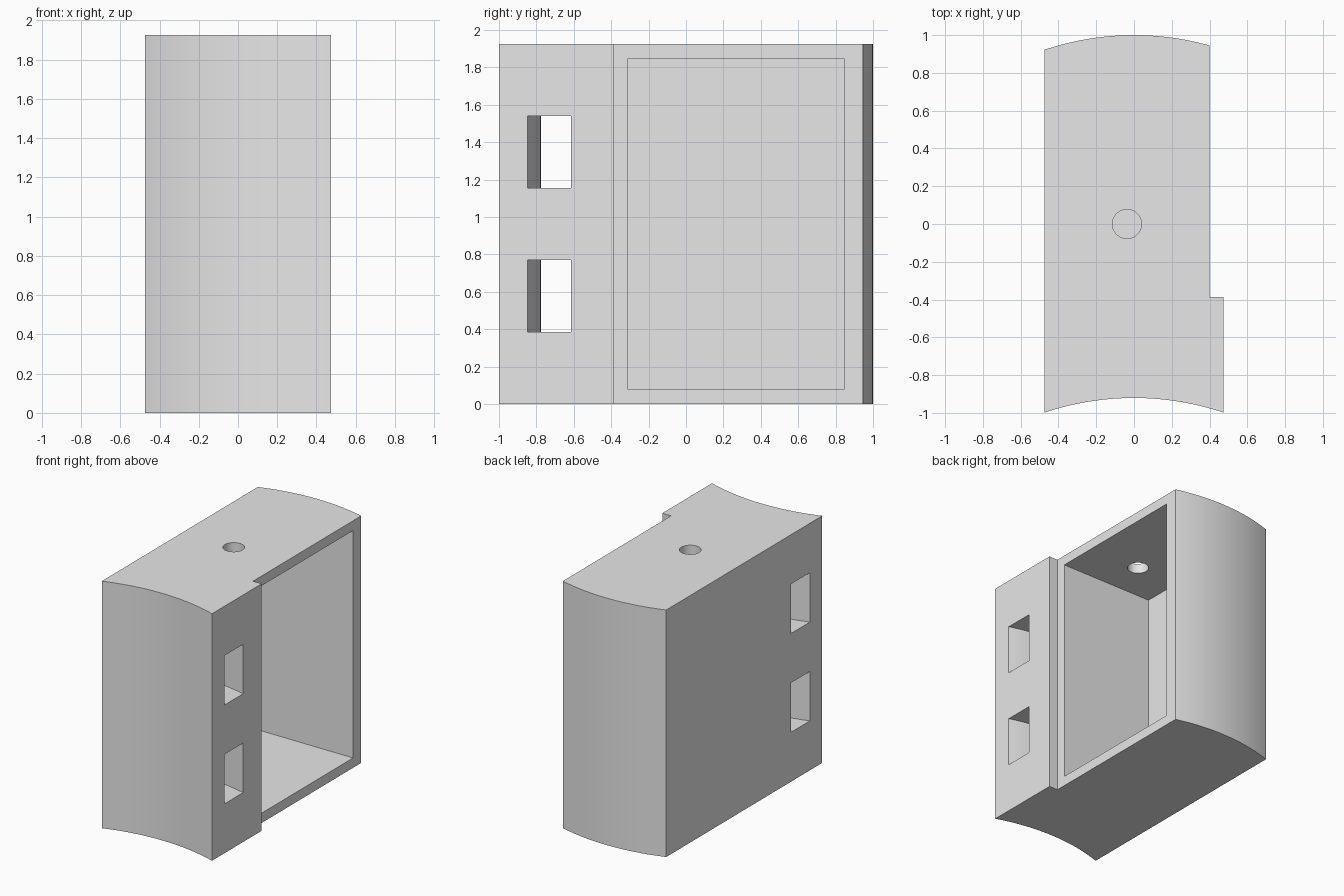
import bpy
import bmesh
import math

if "Cube" in bpy.data.objects:
    bpy.data.objects.remove(bpy.data.objects["Cube"], do_unlink=True)

U = 0.077            # wall thickness, the base module of the part
HEIGHT = 25 * U
HALF = 0.475         # half width
SIDE = 0.4           # x of the recessed open side
STEP_Y = -0.387      # y where the thicker front block ends
RADIUS = 1.485       # curve of the front and back faces
FRONT_C = -0.921 - RADIUS
BACK_C = 1.0 - RADIUS

grey = bpy.data.materials.new("light grey")
grey.use_nodes = True
colour = (0.8, 0.8, 0.8, 1)
grey.diffuse_color = colour
grey.node_tree.nodes["Principled BSDF"].inputs["Base Color"].default_value = colour


def arc(cy, r, x0, x1, n=32):
    """Points of a circular arc, centred on x = 0, from x0 to x1."""
    a0, a1 = math.asin(x0 / r), math.asin(x1 / r)
    angles = [a0 + (a1 - a0) * i / n for i in range(n + 1)]
    return [(r * math.sin(a), cy + r * math.cos(a)) for a in angles]


def prism(name, outline, z0, z1):
    """Extrude a plan outline upwards from z0 to z1."""
    bm = bmesh.new()
    base = bm.faces.new([bm.verts.new((x, y, z0)) for x, y in outline])
    top = bmesh.ops.extrude_face_region(bm, geom=[base])["geom"]
    verts = [v for v in top if isinstance(v, bmesh.types.BMVert)]
    bmesh.ops.translate(bm, verts=verts, vec=(0, 0, z1 - z0))
    bmesh.ops.recalc_face_normals(bm, faces=bm.faces)
    mesh = bpy.data.meshes.new(name)
    bm.to_mesh(mesh)
    bm.free()
    mesh.materials.append(grey)
    obj = bpy.data.objects.new(name, mesh)
    bpy.context.collection.objects.link(obj)
    return obj


def cut(target, cutter):
    """Subtract the cutter and remove it."""
    bpy.context.view_layer.objects.active = target
    mod = target.modifiers.new("cut", 'BOOLEAN')
    mod.operation = 'DIFFERENCE'
    mod.solver = 'EXACT'
    mod.object = cutter
    bpy.ops.object.modifier_apply(modifier=mod.name)
    bpy.data.objects.remove(cutter, do_unlink=True)


# Housing: concave front, convex back, stepped on the open side
outline = arc(FRONT_C, RADIUS, -HALF, HALF)
outline += [(HALF, STEP_Y), (SIDE, STEP_Y)]
outline += arc(BACK_C, RADIUS, SIDE, -HALF)
housing = prism("housing", outline, 0, HEIGHT)

# Open compartment
x0, x1, y0, y1 = -HALF + U, HALF + U, STEP_Y + U, 0.845
cavity = [(x0, y0), (SIDE + 0.02, y0), (SIDE + 0.02, y1), (x0, y1)]
cut(housing, prism("cavity_cutter", cavity, U, HEIGHT - U))

# Curved strap slots, concentric with the front
for z in (5 * U, 15 * U):
    inner = arc(FRONT_C, RADIUS + 0.145, -0.55, 0.55)
    outer = arc(FRONT_C, RADIUS + 0.367, 0.55, -0.55)
    cut(housing, prism("slot_cutter", inner + outer, z, z + 5 * U))

# Round hole through the top wall
turns = [2 * math.pi * i / 48 for i in range(48)]
circle = [((SIDE - HALF) / 2 + U * math.cos(a), U * math.sin(a)) for a in turns]
cut(housing, prism("hole_cutter", circle, HEIGHT - 3 * U, HEIGHT + U))

# Smooth the curved walls, keep edges sharp
bpy.ops.object.select_all(action='DESELECT')
housing.select_set(True)
bpy.context.view_layer.objects.active = housing
bpy.ops.object.shade_smooth_by_angle(angle=math.radians(15))
